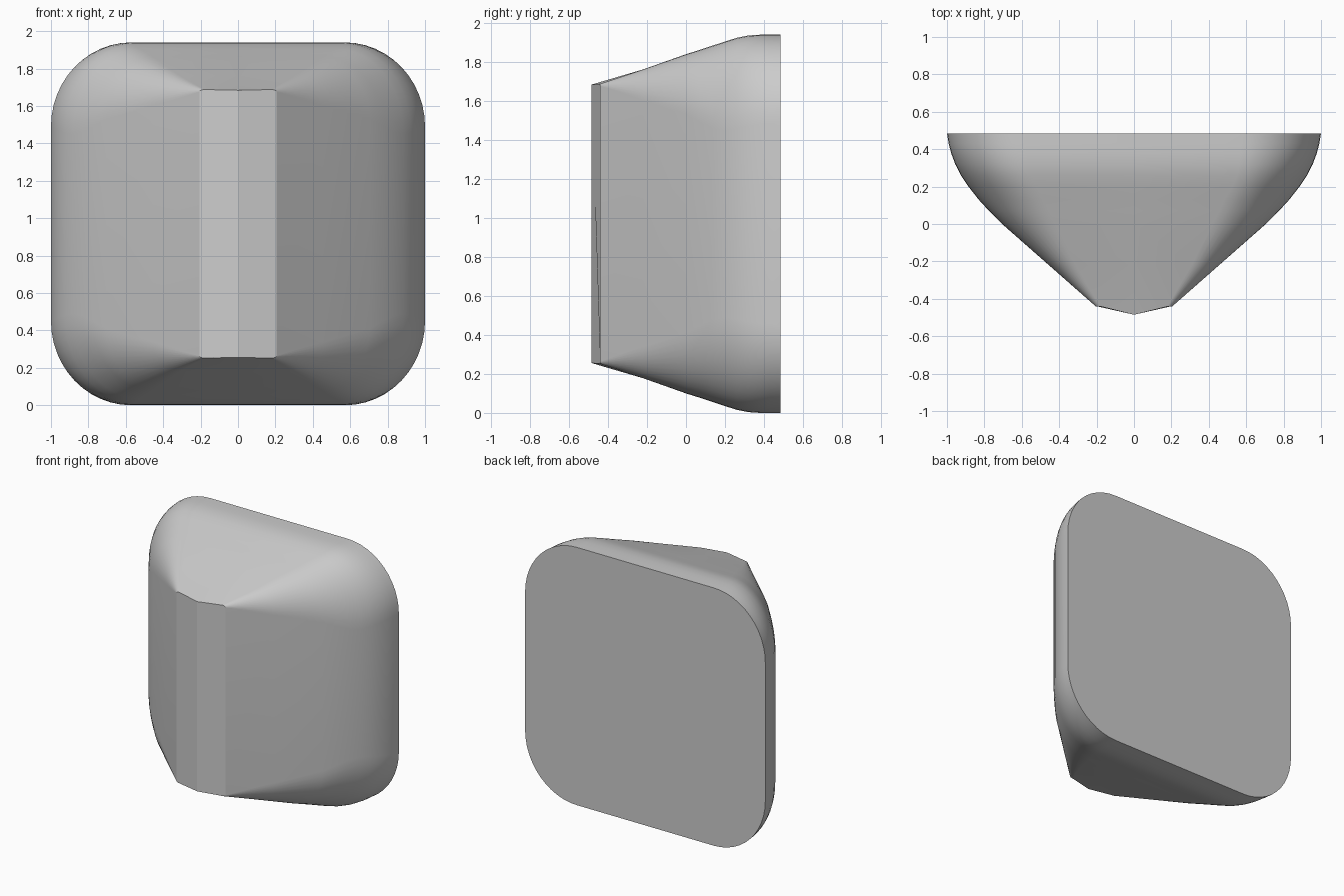
import bpy, bmesh, math

if "Cube" in bpy.data.objects:
    bpy.data.objects.remove(bpy.data.objects["Cube"])

H = 1.94       # full height
SEG = 12       # segments per rounded corner

# Sections front to back: y, half width, bottom inset, corner radius x, corner radius z
SECTIONS = [
    (-0.44, 0.205, 0.252, 0.025, 0.012),
    (-0.22, 0.455, 0.178, 0.145, 0.16),
    (0.00, 0.705, 0.100, 0.285, 0.31),
    (0.07, 0.775, 0.078, 0.32, 0.37),
    (0.13, 0.830, 0.058, 0.345, 0.42),
    (0.20, 0.885, 0.035, 0.36, 0.455),
    (0.26, 0.925, 0.016, 0.375, 0.465),
    (0.32, 0.956, 0.004, 0.395, 0.465),
    (0.38, 0.978, 0.000, 0.41, 0.46),
    (0.43, 0.991, 0.000, 0.42, 0.455),
    (0.485, 1.000, 0.000, 0.43, 0.45),
]


def section_points(y, hx, inset, rx, rz):
    """Rounded rectangle with an extra point at the middle of top and bottom."""
    hz = H / 2 - inset
    quarter = [(hx - rx + rx * math.cos(a), hz - rz + rz * math.sin(a))
               for a in (i * math.pi / 2 / SEG for i in range(SEG + 1))]
    ring = quarter + [(0, hz)] + [(-x, z) for x, z in reversed(quarter)]
    ring += [(-x, -z) for x, z in quarter] + [(0, -hz)]
    ring += [(x, -z) for x, z in reversed(quarter)]
    return [(x, y, z + H / 2) for x, z in ring]


# Lofted shell
bm = bmesh.new()
rings = [[bm.verts.new(p) for p in section_points(*s)] for s in SECTIONS]
n = len(rings[0])
for a, b in zip(rings, rings[1:]):
    for i in range(n):
        j = (i + 1) % n
        bm.faces.new((a[i], a[j], b[j], b[i]))

# Front cap folded along a central ridge, flat back cap
front = rings[0]
top, bottom = SEG + 1, 3 * SEG + 4
for i in (top, bottom):
    front[i].co.y = -0.485
    front[i].co.z += 0.004 if i == bottom else -0.004
bm.faces.new(front[top:bottom + 1])
bm.faces.new(front[bottom:] + front[:top + 1])
bm.faces.new(rings[-1])
bmesh.ops.recalc_face_normals(bm, faces=bm.faces)

mesh = bpy.data.meshes.new("tapered_block")
bm.to_mesh(mesh)
bm.free()
block = bpy.data.objects.new("tapered_block", mesh)
bpy.context.collection.objects.link(block)

# Smooth rounded sides, crisp ridge and rims
bpy.context.view_layer.objects.active = block
block.select_set(True)
bpy.ops.object.shade_smooth_by_angle(angle=math.radians(20))
